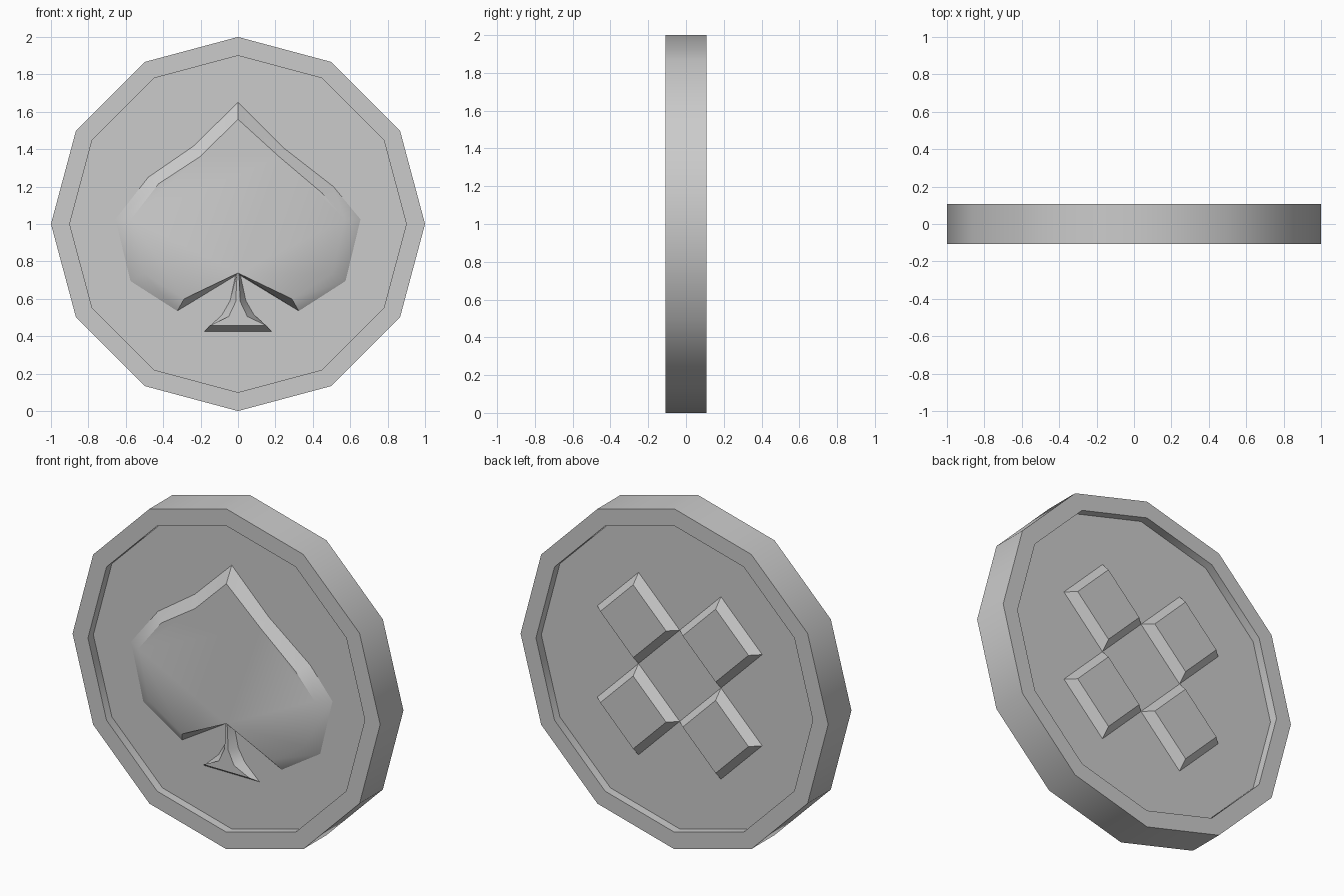
import bpy, bmesh, math

if "Cube" in bpy.data.objects:
    bpy.data.objects.remove(bpy.data.objects["Cube"])

HALF, FLOOR = 0.108, 0.058   # rim and recessed face distance from the middle


def loft(name, loops):
    """Bridge closed loops of (x, y, z) points, cap both ends, smooth soft edges."""
    bm = bmesh.new()
    rings = [[bm.verts.new(p) for p in loop] for loop in loops]
    n = len(rings[0])
    for a, b in zip(rings, rings[1:]):
        for i in range(n):
            j = (i + 1) % n
            bm.faces.new((a[i], a[j], b[j], b[i]))
    bm.faces.new(rings[0])
    bm.faces.new(rings[-1])
    bmesh.ops.recalc_face_normals(bm, faces=bm.faces)
    for f in bm.faces:
        f.smooth = True
    for e in bm.edges:
        e.smooth = e.calc_face_angle(0) < math.radians(35)
    me = bpy.data.meshes.new(name)
    bm.to_mesh(me)
    bm.free()
    ob = bpy.data.objects.new(name, me)
    bpy.context.collection.objects.link(ob)
    return ob


def circle(r, y, n=12):
    return [(r * math.sin(math.tau * i / n), y, 1 + r * math.cos(math.tau * i / n))
            for i in range(n)]


def flat(points, y):
    return [(x, y, z) for x, z in points]


def mirrored(points):
    return points + [(-x, z) for x, z in reversed(points)]


# Twelve-sided coin with a rim and a recessed face on both sides
loft("coin_body", [circle(r, y) for r, y in (
    (0.9, -FLOOR), (0.9, -HALF), (1, -HALF), (1, HALF), (0.9, HALF), (0.9, FLOOR))])

# Spade leaf on the front, slightly uneven at the shoulders
leaf_base = [(0, 1.65), (0.24, 1.41), (0.51, 1.20), (0.655, 1.025), (0.575, 0.695),
             (0.325, 0.535), (0, 0.732),
             (-0.325, 0.535), (-0.575, 0.695), (-0.655, 1.025), (-0.48, 1.25), (-0.24, 1.415)]
leaf_top = [(0, 1.56), (0.22, 1.36), (0.45, 1.165), (0.572, 1.025), (0.503, 0.735),
            (0.288, 0.60), (0, 0.738),
            (-0.288, 0.60), (-0.503, 0.735), (-0.572, 1.025), (-0.425, 1.215), (-0.203, 1.36)]
loft("spade_leaf", [flat(leaf_base, -FLOOR), flat(leaf_top, -HALF)])

# Flared spade stem
stem_base = mirrored([(0.012, 0.73), (0.042, 0.59), (0.085, 0.515), (0.18, 0.425)])
stem_top = mirrored([(0.005, 0.735), (0.012, 0.585), (0.05, 0.505), (0.15, 0.458)])
loft("spade_stem", [flat(stem_base, -FLOOR), flat(stem_top, -HALF)])


# Four bevelled diamonds on the back, touching at their corners
def diamond(cx, cz, h):
    return [(cx, cz + h), (cx + h, cz), (cx, cz - h), (cx - h, cz)]


D = 0.268
for i, (sx, sz) in enumerate(((1, 1), (-1, 1), (-1, -1), (1, -1))):
    loft(f"back_diamond_{i + 1}", [flat(diamond(sx * D, 1 + sz * D, D), FLOOR),
                                   flat(diamond(sx * D, 1 + sz * D, 0.214), HALF)])
